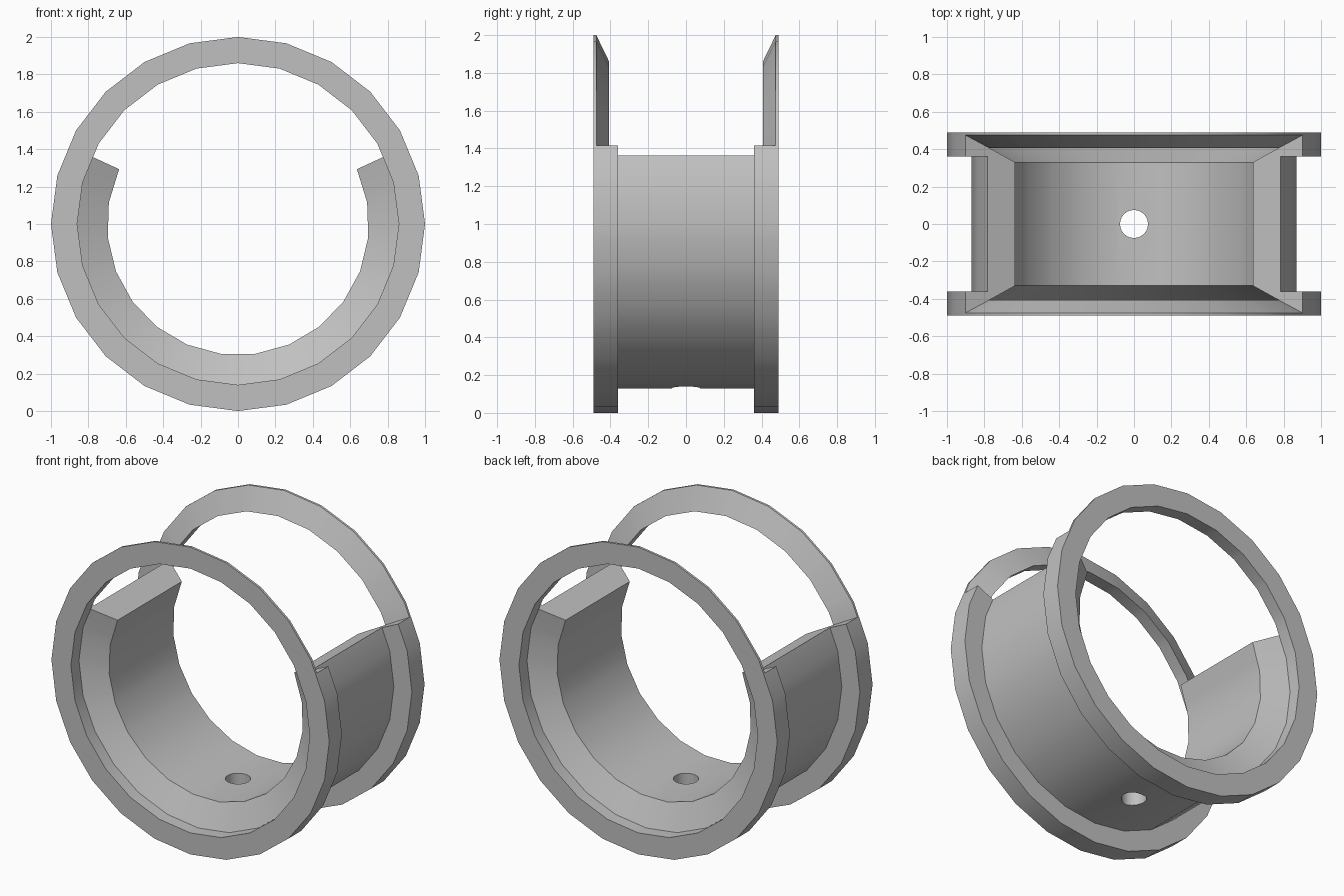
import bpy, bmesh
from math import sin, cos, radians, degrees

if "Cube" in bpy.data.objects:
    bpy.data.objects.remove(bpy.data.objects["Cube"], do_unlink=True)

CUT = 24.75          # angle above horizontal where the shell is cut open
BORE = 0.70          # inner bore radius
RIM_STEP, BORE_STEP = 15.0, 15.3
BORE_PHASE = -90 + BORE_STEP / 2

grey = bpy.data.materials.new("light grey")
grey.use_nodes = True
colour = (0.53, 0.53, 0.53, 1)
grey.diffuse_color = colour
grey.node_tree.nodes["Principled BSDF"].inputs["Base Color"].default_value = colour


def facet_radius(r, angle):
    """Radius of a faceted circle at an angle; the bore has its own facets."""
    step, phase = (BORE_STEP, BORE_PHASE) if r == BORE else (RIM_STEP, 0)
    offset = (angle - phase) % step - step / 2
    return r * cos(radians(step / 2)) / cos(radians(offset))


def break_angles(start, end):
    """All facet corners between two angles, ends included."""
    found = {start, end}
    for step, phase in ((RIM_STEP, 0), (BORE_STEP, BORE_PHASE)):
        for i in range(-30, 31):
            a = phase + i * step
            if start + 0.1 < a < end - 0.1:
                found.add(round(a, 4))
    return sorted(found)


def sweep(name, profile, start, end):
    """Revolve a closed (y, radius) profile about the y axis and cap the ends."""
    bm = bmesh.new()
    sections = []
    for a in break_angles(start, end):
        t = radians(a)
        ring = []
        for y, r in profile:
            q = facet_radius(r, a)
            ring.append(bm.verts.new((q * cos(t), y, 1 + q * sin(t))))
        sections.append(ring)
    n = len(profile)
    for s, e in zip(sections, sections[1:]):
        for i in range(n):
            j = (i + 1) % n
            bm.faces.new((s[i], s[j], e[j], e[i]))
    bm.faces.new(sections[0])
    bm.faces.new(sections[-1])
    bmesh.ops.recalc_face_normals(bm, faces=bm.faces)
    mesh = bpy.data.meshes.new(name)
    bm.to_mesh(mesh)
    bm.free()
    mesh.materials.append(grey)
    obj = bpy.data.objects.new(name, mesh)
    bpy.context.collection.objects.link(obj)
    return obj


def select(obj):
    bpy.ops.object.select_all(action='DESELECT')
    obj.select_set(True)
    bpy.context.view_layer.objects.active = obj


# Thick lower shell with flanges and a conical mouth on each side
half = [(0.33, BORE), (0.407, 0.86), (0.49, 0.86), (0.49, 1.0), (0.36, 1.0), (0.36, 0.87)]
shell = sweep("lower_shell", half + [(-y, r) for y, r in reversed(half)], -180 - CUT, CUT)

# Drain hole through the bottom
bpy.ops.mesh.primitive_cylinder_add(vertices=24, radius=0.075, depth=0.5, location=(0, 0, 0.2))
cutter = bpy.context.object
cutter.name = "hole_cutter"
cutter.hide_render = True
cutter.data.materials.append(grey)
select(shell)
hole = shell.modifiers.new("hole", 'BOOLEAN')
hole.operation = 'DIFFERENCE'
hole.solver = 'EXACT'
hole.object = cutter
bpy.ops.object.modifier_apply(modifier=hole.name)
bpy.data.objects.remove(cutter, do_unlink=True)

# Thin bevelled rings that close the circle above the shell
rim = [(0.407, 0.86), (0.49, 0.86), (0.49, 1.0), (0.475, 1.0)]
parts = [shell]
for name, side in (("front_upper_ring", -1), ("back_upper_ring", 1)):
    parts.append(sweep(name, [(side * y, r) for y, r in rim], CUT, 180 - CUT))

for part in parts:
    select(part)
    bpy.ops.object.shade_smooth_by_angle(angle=radians(30))
